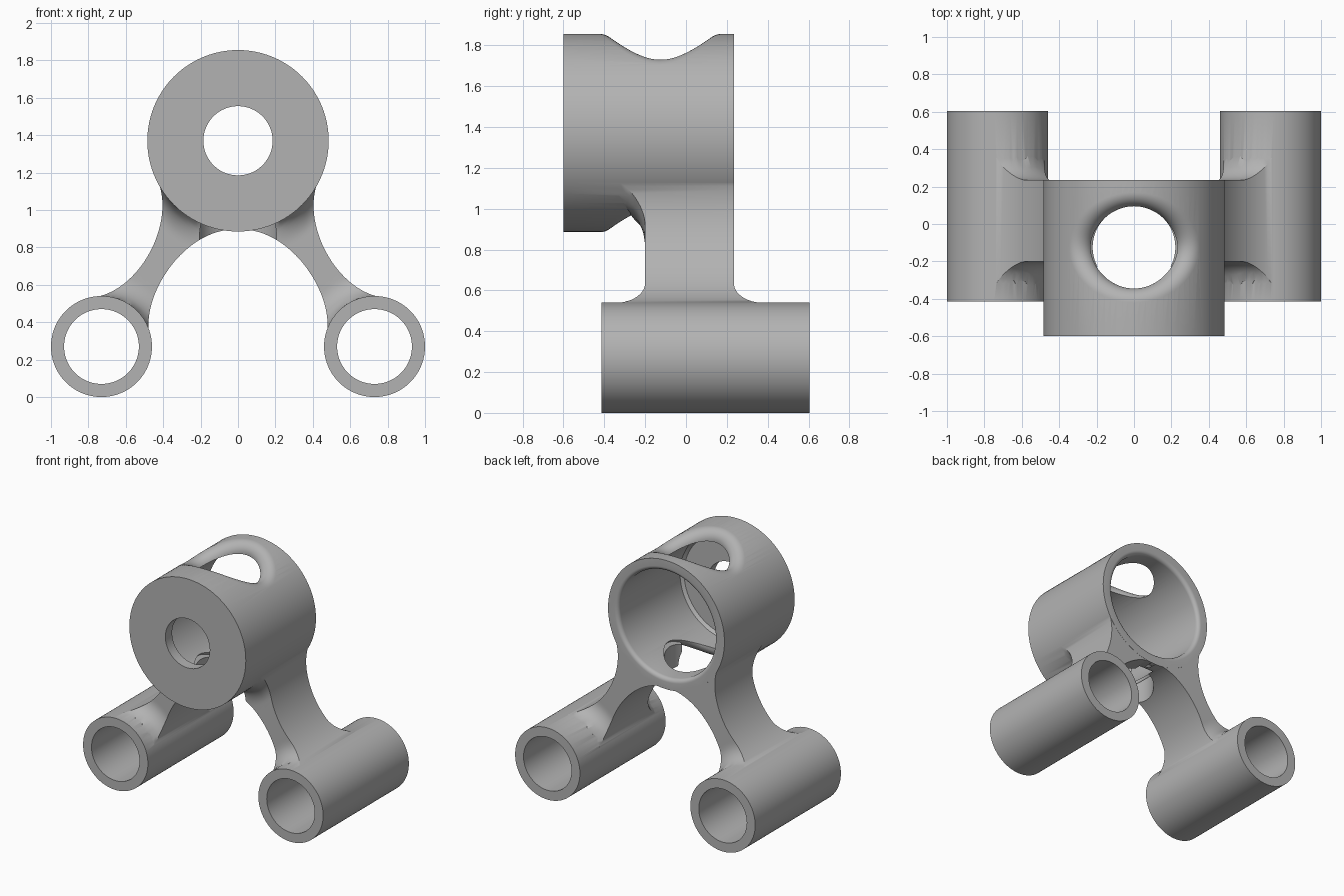
import bpy, bmesh, math
from mathutils import Vector

if "Cube" in bpy.data.objects:
    bpy.data.objects.remove(bpy.data.objects["Cube"], do_unlink=True)

SEG = 96
AXIS_Z = 1.37        # height of the housing axis
HOUSING_R = 0.485
TUBE_X, TUBE_Z, TUBE_R = 0.73, 0.27, 0.27
HOLE_Y, HOLE_R, ROUND = -0.125, 0.22, 0.075
FRONT, BACK = -0.2, 0.234   # arm faces
FILLET = 0.13

metal = bpy.data.materials.new("cast grey")
metal.use_nodes = True
grey = (0.45, 0.45, 0.45, 1)
metal.diffuse_color = grey
metal.node_tree.nodes["Principled BSDF"].inputs["Base Color"].default_value = grey


def loft(name, rings):
    """Closed solid through a list of equal-length rings."""
    bm = bmesh.new()
    loops = [[bm.verts.new(p) for p in ring] for ring in rings]
    n = len(loops[0])
    for a, b in zip(loops, loops[1:]):
        for i in range(n):
            j = (i + 1) % n
            bm.faces.new((a[i], a[j], b[j], b[i]))
    bm.faces.new(loops[0])
    bm.faces.new(loops[-1])
    bmesh.ops.recalc_face_normals(bm, faces=bm.faces)
    mesh = bpy.data.meshes.new(name)
    bm.to_mesh(mesh)
    bm.free()
    mesh.materials.append(metal)
    obj = bpy.data.objects.new(name, mesh)
    bpy.context.collection.objects.link(obj)
    return obj


def angles():
    return [2 * math.pi * i / SEG for i in range(SEG)]


def lathe_y(name, x, z, profile):
    """Solid of revolution about a line along y; profile holds (radius, y)."""
    return loft(name, [[Vector((x + r * math.cos(a), y, z + r * math.sin(a)))
                        for a in angles()] for r, y in profile])


def boolean(target, tool, operation):
    mod = target.modifiers.new(operation, "BOOLEAN")
    mod.object, mod.operation, mod.solver = tool, operation, "EXACT"
    bpy.context.view_layer.objects.active = target
    bpy.ops.object.modifier_apply(modifier=mod.name)
    bpy.data.objects.remove(tool, do_unlink=True)


def flared_hole(name, side):
    """Vertical hole whose outer edge is rounded into the housing."""
    steps = 10
    rings = [[] for _ in range(steps + 4)]
    for a in angles():
        out = Vector((math.cos(a), math.sin(a), 0))
        c = out * (HOLE_R + ROUND)
        c.z = math.sqrt((HOUSING_R - ROUND) ** 2 - c.x ** 2)
        normal = Vector((c.x, 0, c.z)).normalized()
        pts = [out * HOLE_R]
        pts += [c + ROUND * (-out).slerp(normal, k / steps) for k in range(steps + 1)]
        pts.append(pts[-1] + normal * 0.05)
        pts.append(Vector((pts[-1].x, pts[-1].y, 0.7)))
        for ring, p in zip(rings, pts):
            ring.append(Vector((p.x, p.y + HOLE_Y, AXIS_Z + side * p.z)))
    return loft(name, rings)


def bezier(p, t):
    s = 1 - t
    w = (s ** 3, 3 * s * s * t, 3 * s * t * t, t ** 3)
    return sum((Vector(q) * k for q, k in zip(p, w)), Vector((0, 0)))


def fillet(d):
    d = min(max(d, 0), FILLET)
    return FILLET - math.sqrt(FILLET ** 2 - (FILLET - d) ** 2)


def arm(name, side):
    """Curved web that widens along y where it meets tube and housing."""
    outer = [(0.432, 1.163), (0.33, 0.94), (0.52, 0.57), (0.77, 0.533)]
    inner = [(0.06, 0.893), (0.33, 0.855), (0.53, 0.5), (0.467, 0.31)]
    rows, cols = 40, 16
    rings = []
    for i in range(rows + 1):
        o, n = bezier(outer, i / rows), bezier(inner, i / rows)
        front, back = [], []
        for j in range(cols + 1):
            p = o.lerp(n, j / cols)
            at_tube = fillet((p - Vector((TUBE_X, TUBE_Z))).length - TUBE_R)
            at_top = fillet((p - Vector((0, AXIS_Z))).length - HOUSING_R)
            at_top *= min(max((p.x - 0.15) / 0.2, 0), 1)
            front.append(Vector((side * p.x, FRONT - max(at_tube, at_top), p.y)))
            back.append(Vector((side * p.x, BACK + at_tube, p.y)))
        rings.append(front + back[::-1])
    return loft(name, rings)


# Main housing with the rounded lower opening
bracket = lathe_y("bracket", 0, AXIS_Z, [(HOUSING_R, -0.6), (HOUSING_R, 0.235)])
boolean(bracket, flared_hole("lower_opening", -1), "DIFFERENCE")

# Arms and leg tubes, one of each per side
for side in (-1, 1):
    leg = lathe_y("leg_tube", side * TUBE_X, TUBE_Z, [(TUBE_R, -0.415), (TUBE_R, 0.605)])
    boolean(leg, arm("arm", side), "UNION")
    boolean(bracket, leg, "UNION")
for side in (-1, 1):
    boolean(bracket, lathe_y("leg_bore", side * TUBE_X, TUBE_Z, [(0.2, -0.7), (0.2, 0.8)]),
            "DIFFERENCE")

# Upper opening, and the lower one carried through the arms
boolean(bracket, flared_hole("upper_opening", 1), "DIFFERENCE")
lower = [[Vector((0.221 * math.cos(a), HOLE_Y + 0.221 * math.sin(a), z)) for a in angles()]
         for z in (0.6, AXIS_Z + 0.1)]
boolean(bracket, loft("lower_cut", lower), "DIFFERENCE")

# Main bore with rounded back rim, and the smaller front hole
rim = [(0.43 - 0.03 * math.cos(k * math.pi / 12), 0.205 + 0.03 * math.sin(k * math.pi / 12))
       for k in range(7)]
boolean(bracket, lathe_y("main_bore", 0, AXIS_Z,
        [(0.185, -0.7), (0.185, -0.52), (0.38, -0.52), (0.4, -0.5)] + rim + [(0.43, 0.4)]),
        "DIFFERENCE")

# Smooth shading with crisp machined edges
bpy.ops.object.select_all(action="DESELECT")
bracket.select_set(True)
bpy.context.view_layer.objects.active = bracket
bpy.ops.object.shade_smooth_by_angle(angle=math.radians(30))
